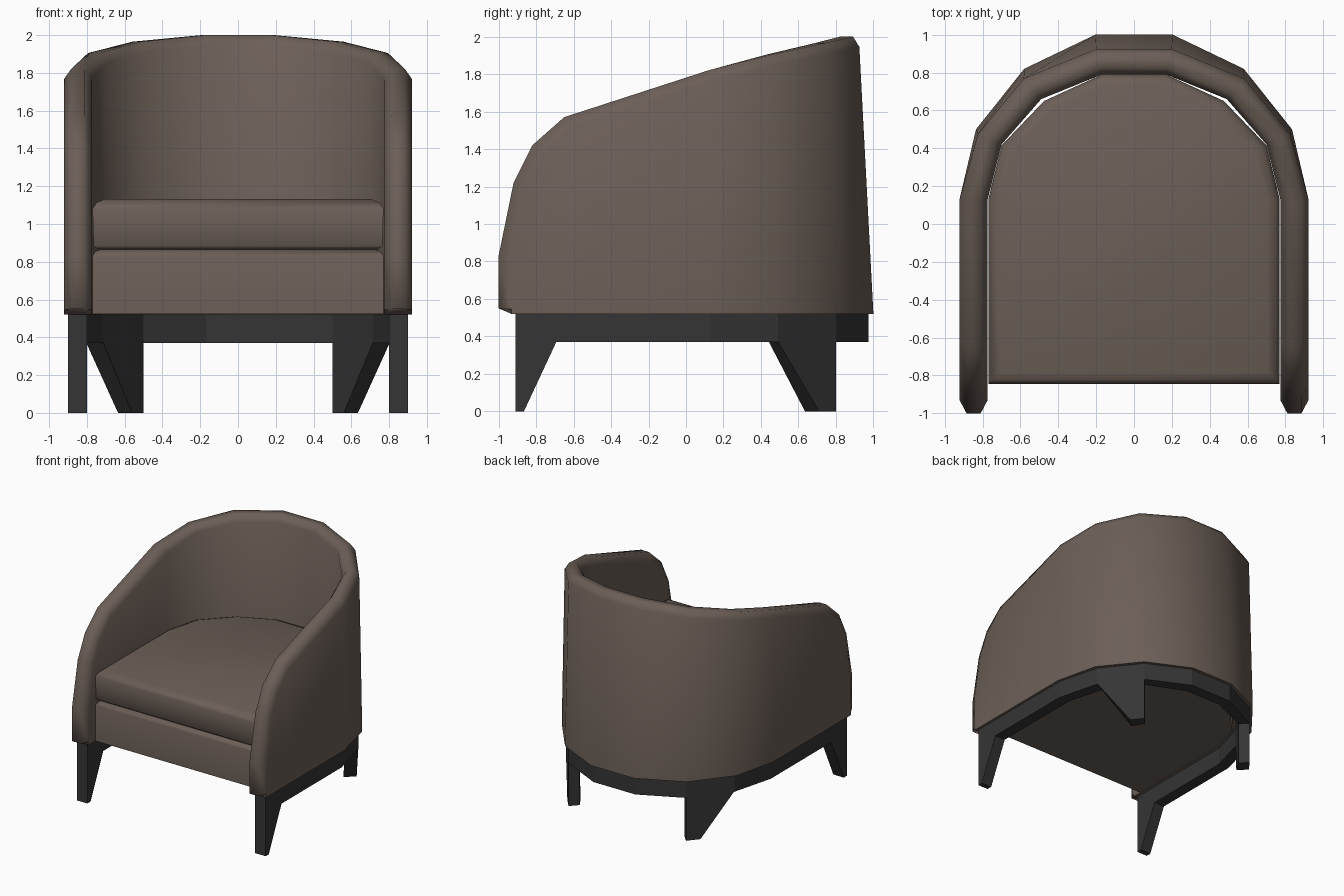
import bpy, bmesh, math

if "Cube" in bpy.data.objects:
    bpy.data.objects.remove(bpy.data.objects["Cube"])


def material(name, rgb):
    m = bpy.data.materials.new(name)
    m.diffuse_color = (*rgb, 1)
    m.use_nodes = True
    m.node_tree.nodes["Principled BSDF"].inputs["Base Color"].default_value = m.diffuse_color
    return m


FABRIC = material("brown fabric", (0.15, 0.115, 0.096))
WOOD = material("black wood", (0.035, 0.035, 0.035))


def loft(name, loops, mat, angle=None):
    """Skin a list of equal-length closed loops and cap both ends."""
    bm = bmesh.new()
    rows = [[bm.verts.new(p) for p in loop] for loop in loops]
    n = len(rows[0])
    for a, b in zip(rows, rows[1:]):
        for i in range(n):
            j = (i + 1) % n
            bm.faces.new((a[i], a[j], b[j], b[i]))
    bm.faces.new(rows[0])
    bm.faces.new(rows[-1])
    bmesh.ops.recalc_face_normals(bm, faces=bm.faces)
    me = bpy.data.meshes.new(name)
    bm.to_mesh(me)
    bm.free()
    me.materials.append(mat)
    ob = bpy.data.objects.new(name, me)
    bpy.context.collection.objects.link(ob)
    if angle:
        bpy.ops.object.select_all(action='DESELECT')
        ob.select_set(True)
        bpy.context.view_layer.objects.active = ob
        bpy.ops.object.shade_smooth_by_angle(angle=math.radians(angle))
    return ob


def mirrored(half):
    """Continue a right-hand outline onto the left side."""
    return half + [(-x, y) for x, y in reversed(half)]


def at(outline, z):
    return [(x, y, z) for x, y in outline]


# Shell: one cross-section loop per station, front of the arm to the back
def section(foot, out, inn, zs, rz, ry=None):
    def ridge(t):
        x = inn[0] + (out[0] - inn[0]) * t
        y = inn[1] + (out[1] - inn[1]) * t if ry is None else ry
        return (x, y, rz)
    return [(*foot, .52), (*out, zs), ridge(.75), ridge(.25), (*inn, zs), (*inn_foot(inn, foot), .52)]


def inn_foot(inn, foot):
    return (inn[0], foot[1]) if foot[1] < .2 else inn


stations = []
for fy, sy, zs, ry, rz in [(-.93, -.93, .545, -1, .55), (-.90, -.93, .83, -1, .83),
                           (-.86, -.86, 1.19, -.92, 1.22), (-.775, -.775, 1.365, -.82, 1.42),
                           (-.63, -.63, 1.51, -.65, 1.57), (.13, .13, 1.765, .12, 1.82)]:
    stations.append(section((.922, fy), (.922, sy), (.773, sy), zs, rz, ry))
for foot, out, inn, zs, rz in [((.835, .5), (.825, .475), (.70, .42), 1.85, 1.905),
                               ((.58, .82), (.583, .768), (.49, .66), 1.91, 1.965),
                               ((.205, 1.0), (.2, .925), (.17, .79), 1.945, 2.0)]:
    stations.append(section(foot, out, inn, zs, rz))
stations += [[(-x, y, z) for x, y, z in s] for s in reversed(stations)]
loft("curved_back_and_arms", stations, FABRIC, 62)


# Seat: outlines follow the inside of the shell, inset d for rounded edges
def seat_outline(d):
    return mirrored([(.77 - d, -.845 + d), (.77 - d, .13), (.70 - d, .415 - d * .4),
                     (.475 - d * .7, .65 - d * .7), (.17, .79 - d)])


loft("seat_cushion", [at(seat_outline(d), z) for d, z in
                      [(.03, .865), (.005, .885), (0, 1.08), (.02, 1.113), (.065, 1.132)]], FABRIC, 50)
loft("seat_base", [at(seat_outline(d), z) for d, z in
                   [(0, .523), (0, .83), (.012, .853), (.04, .865)]], FABRIC, 50)

# Wooden rail: a U-shaped band below the shell
outer = mirrored([(.9, -.91), (.9, .13), (.805, .49), (.56, .80), (.2, .975)])
inner = mirrored([(.8, -.91), (.8, .13), (.715, .44), (.50, .735), (.17, .875)])
band = outer + inner[::-1]
loft("base_rail", [at(band, .37), at(band, .523)], WOOD)

# Legs: tapering plates in line with the rail
for side, s in (("right", 1), ("left", -1)):
    def leg(name, foot, top):
        loft(f"{name}_{side}", [[(s * x, y, z) for x, y in pts]
                                for pts, z in ((foot, 0), (top, .375))], WOOD)
    leg("front_leg", [(.9, -.91), (.9, -.865), (.8, -.865), (.8, -.91)],
        [(.9, -.91), (.9, -.69), (.8, -.69), (.8, -.91)])
    leg("back_leg", [(.635, .71), (.56, .80), (.50, .735), (.56, .635)],
        [(.805, .49), (.56, .80), (.50, .735), (.715, .44)])
